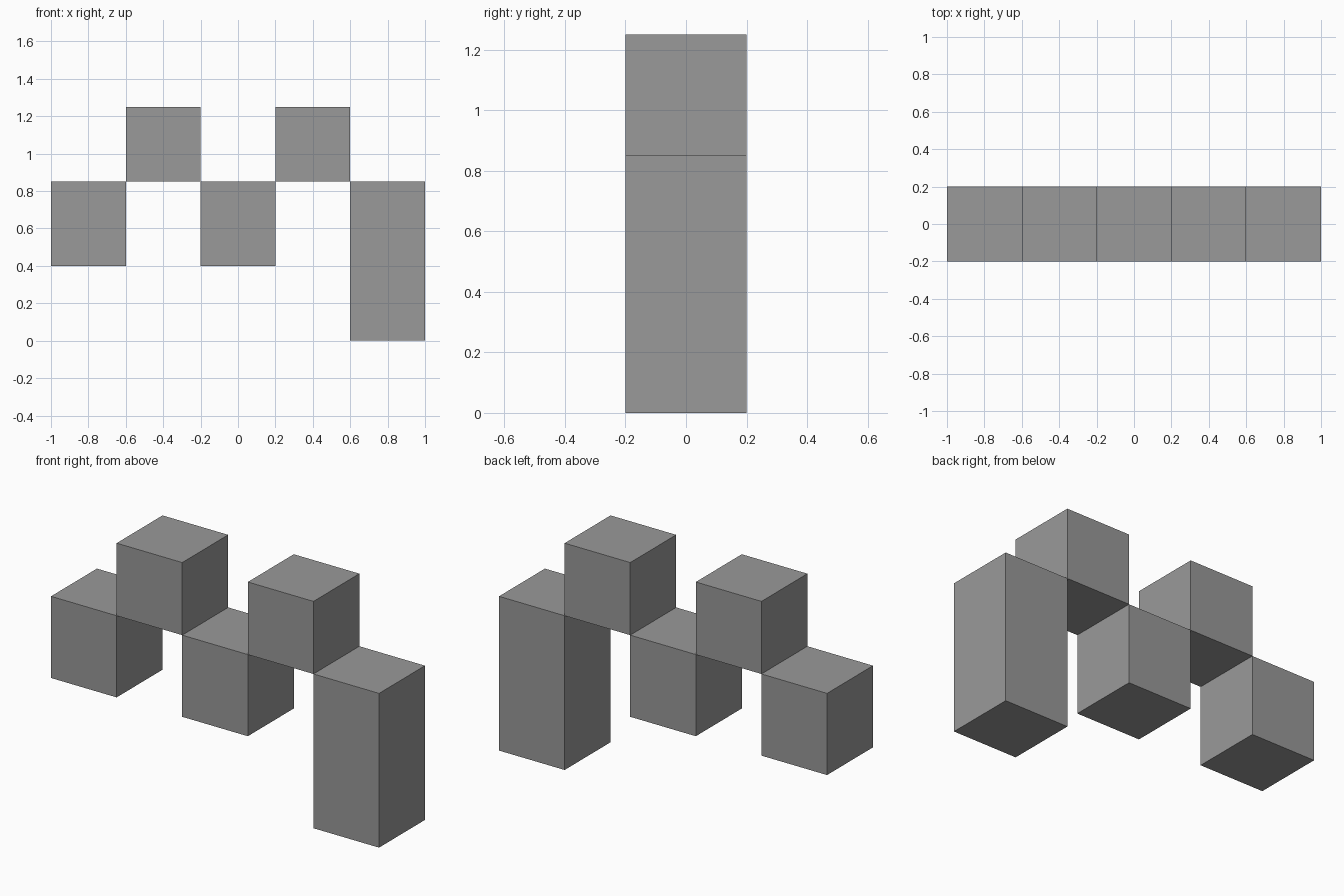
import bpy

if "Cube" in bpy.data.objects:
    bpy.data.objects.remove(bpy.data.objects["Cube"])

WIDTH = 0.4

# Dark grey shared by every block
grey = bpy.data.materials.new("dark_grey")
grey.diffuse_color = (0.32, 0.32, 0.32, 1)
grey.use_nodes = True
grey.node_tree.nodes["Principled BSDF"].inputs["Base Color"].default_value = grey.diffuse_color


def block(name, x, bottom, top):
    """Square-plan block centred at x, spanning bottom to top."""
    bpy.ops.mesh.primitive_cube_add(size=1, location=(x, 0, (bottom + top) / 2))
    obj = bpy.context.object
    obj.name = name
    obj.scale = (WIDTH, WIDTH, top - bottom)
    bpy.ops.object.transform_apply(location=False, rotation=False, scale=True)
    obj.data.materials.append(grey)
    return obj


# Lower row of hanging blocks
for name, x in (("lower_block_left", -0.8), ("lower_block_middle", 0.0)):
    block(name, x, 0.4, 0.85)

# Upper row of blocks, touching the lower row along their edges
for name, x in (("upper_block_left", -0.4), ("upper_block_right", 0.4)):
    block(name, x, 0.85, 1.25)

# Tall pillar standing on the ground
block("tall_pillar", 0.8, 0.0, 0.85)
